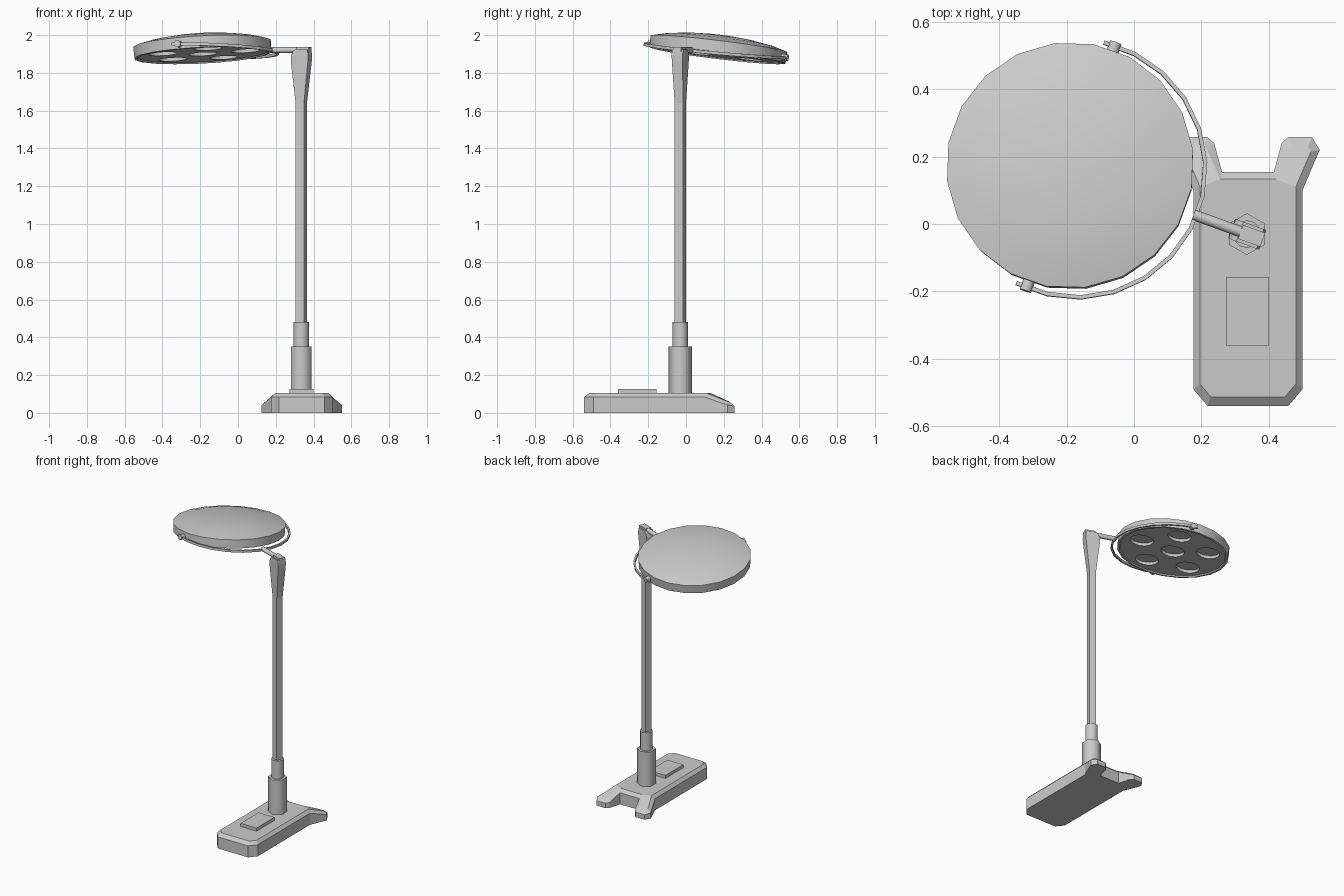
import bpy, bmesh, math
from math import radians, sin, cos, pi
from mathutils import Matrix, Vector

if "Cube" in bpy.data.objects:
    bpy.data.objects.remove(bpy.data.objects["Cube"])

POLE = Vector((0.335, -0.03, 0))
LAMP = Vector((-0.188, 0.17, 1.917))
TURN = radians(-20)                      # heading of arm and yoke


def finish(name, bm, matrix=Matrix(), smooth=None):
    bmesh.ops.transform(bm, matrix=matrix, verts=bm.verts)
    bmesh.ops.recalc_face_normals(bm, faces=bm.faces)
    me = bpy.data.meshes.new(name)
    bm.to_mesh(me)
    bm.free()
    ob = bpy.data.objects.new(name, me)
    bpy.context.collection.objects.link(ob)
    if smooth:
        bpy.ops.object.select_all(action='DESELECT')
        bpy.context.view_layer.objects.active = ob
        ob.select_set(True)
        bpy.ops.object.shade_smooth_by_angle(angle=radians(smooth))
    return ob


def loft(bm, rings):
    """Skin a stack of equal-length point rings and cap both ends."""
    vs = [[bm.verts.new(p) for p in r] for r in rings]
    n = len(vs[0])
    for a, b in zip(vs, vs[1:]):
        for i in range(n):
            j = (i + 1) % n
            bm.faces.new((a[i], a[j], b[j], b[i]))
    bm.faces.new(vs[0])
    bm.faces.new(vs[-1])


def ring(r, z, n, start=0.0, c=(0, 0)):
    return [(c[0] + r * cos(start + 2 * pi * i / n), c[1] + r * sin(start + 2 * pi * i / n), z) for i in range(n)]


def rect(x0, x1, hy, z):
    return [(x0, -hy, z), (x1, -hy, z), (x1, hy, z), (x0, hy, z)]


def solid(name, rings, matrix=Matrix(), smooth=None):
    bm = bmesh.new()
    loft(bm, rings)
    return finish(name, bm, matrix, smooth)


def rod(name, a, b, r, n=12):
    a, b = Vector(a), Vector(b)
    m = Matrix.Translation(a) @ (b - a).to_track_quat('Z', 'Y').to_matrix().to_4x4()
    return solid(name, [ring(r, 0, n), ring(r, (b - a).length, n)], m, 61)


# base: half outline (x, y, side height) and chamfered top edge, mirrored
side = [(.12, -.54, .083), (.162, -.49, .083), (.162, .10, .083), (.213, .22, .042),
        (.19, .258, .035), (.12, .258, .035), (.10, .24, .04), (.077, .155, .083)]
top = [(.11, -.513, .104), (.142, -.475, .104), (.142, .11, .104), (.187, .215, .062),
       (.178, .23, .059), (.13, .23, .059), (.12, .22, .062), (.083, .133, .104)]
bm = bmesh.new()
rows = []
for pts in ([(x, y, 0) for x, y, z in side], side, top):
    full = pts + [(-x, y, z) for x, y, z in reversed(pts)]
    rows.append([bm.verts.new(p) for p in full])
for a, b in zip(rows, rows[1:]):
    for i in range(16):
        j = (i + 1) % 16
        bm.faces.new((a[i], a[j], b[j], b[i]))
t = rows[2]
bm.faces.new(rows[0])
bm.faces.new([t[i] for i in (0, 1, 2, 7, 8, 13, 14, 15)])
bm.faces.new(t[2:8])
bm.faces.new(t[8:14])
finish("base", bm, Matrix.Translation((.338, 0, 0)))

# control pad on the base
pad = [(.273, -.36), (.40, -.36), (.40, -.157), (.273, -.157)]
solid("control_pad", [[(x, y, z) for x, y in pad] for z in (.10, .126)])

# telescoping collars
at_pole = Matrix.Translation(POLE)
solid("lower_collar", [ring(.062, z, 6, pi / 2) for z in (.10, .352)], at_pole, 61)
solid("upper_collar", [ring(.041, z, 12) for z in (.35, .482)], at_pole, 40)

# square pole and flared head, turned towards the lamp
turned = at_pole @ Matrix.Rotation(TURN, 4, 'Z')
solid("pole", [rect(-.0235, .0235, .0235, z) for z in (.48, 1.64)], turned)
solid("pole_head", [rect(-.0235, .0235, .0235, 1.64), rect(-.048, .048, .030, 1.86),
                    rect(-.046, .050, .031, 1.89), rect(-.036, .046, .031, 1.915),
                    rect(-.022, .042, .031, 1.925)], turned)
solid("hinge_block", [rect(-.02, .05, .022, z) for z in (1.89, 1.938)], turned)

# horizontal arm
rod("arm", turned @ Vector((0, 0, 1.922)), turned @ Vector((-.168, 0, 1.92)), .016)

# yoke: half hoop tilted about the arm axis, with end pivots
yoke_m = (Matrix.Translation(LAMP) @ Matrix.Rotation(TURN, 4, 'Z')
          @ Matrix.Rotation(radians(-5.5), 4, 'X'))
bm = bmesh.new()
sections = []
N = 13
for i in range(N + 1):
    a = radians(-95 + 190 * i / N)
    r = .383 + .018 * max(0, cos(a))
    sections.append([((r + dr) * cos(a), (r + dr) * sin(a), dz)
                     for dr, dz in ((-.006, -.008), (.006, -.008), (.006, .008), (-.006, .008))])
loft(bm, sections)
finish("yoke", bm, yoke_m)
for s, label in ((1, "back"), (-1, "front")):
    rod(label + "_pivot", yoke_m @ Vector((0, s * .355, 0)), yoke_m @ Vector((0, s * .394, 0)), .018)

# lamp head: domed disc pitched about the pivot axis, recessed underside
lamp_m = yoke_m @ Matrix.Rotation(radians(-5.1), 4, 'Y')
profile = [(.345, -.018), (.350, -.026), (.365, -.024), (.368, .036), (.29, .057), (.19, .073), (.09, .081), (.02, .083)]
lamp = solid("lamp_head", [ring(r, z, 20, radians(9)) for r, z in profile], lamp_m, 35)

# round lens recesses: five around one
bm = bmesh.new()
spots = [(0, 0)] + [(.232 * cos(radians(81 + 72 * k)), .232 * sin(radians(81 + 72 * k))) for k in range(5)]
for c in spots:
    loft(bm, [ring(.076, z, 20, 0, c) for z in (-.06, .002)])
cutter = finish("lens_cutter", bm, lamp_m)
cutter.hide_render = True
mod = lamp.modifiers.new("lenses", 'BOOLEAN')
mod.operation, mod.solver, mod.object = 'DIFFERENCE', 'EXACT', cutter
bpy.context.view_layer.objects.active = lamp
while lamp.modifiers.find("lenses") > 0:
    bpy.ops.object.modifier_move_up(modifier="lenses")
bpy.ops.object.modifier_apply(modifier="lenses")
bpy.data.objects.remove(cutter)
